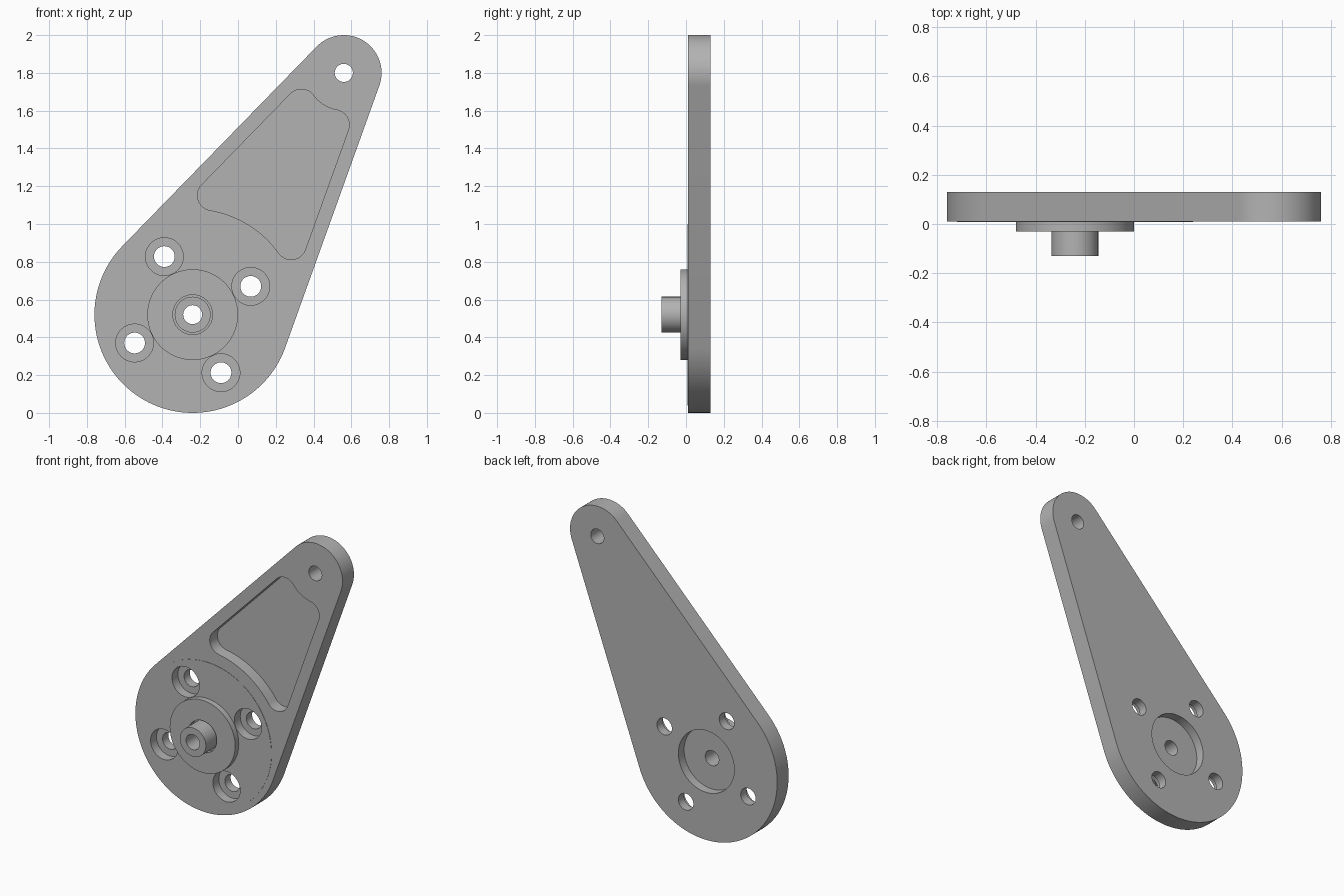
import bpy, bmesh, math
from mathutils import Vector

if "Cube" in bpy.data.objects:
    bpy.data.objects.remove(bpy.data.objects["Cube"], do_unlink=True)

grey = bpy.data.materials.new("metal_grey")
grey.use_nodes = True
grey.diffuse_color = (0.45, 0.45, 0.45, 1)
grey.node_tree.nodes["Principled BSDF"].inputs["Base Color"].default_value = grey.diffuse_color

# Main geometry: big hub end, small tip end, plate depth
HUB, HUB_R = Vector((-0.24, 0.52)), 0.52
TIP, TIP_R = Vector((0.56, 1.80)), 0.20
FRONT, BACK = 0.01, 0.13


def polar(a, r=1.0):
    return Vector((math.cos(a), math.sin(a))) * r


def angle(v):
    return math.atan2(v.y, v.x)


def arc(centre, r, a0, a1, steps=16, sweep=None):
    """Points on an arc; takes the shorter way round unless sweep is given."""
    if sweep is None:
        sweep = (a1 - a0 + math.pi) % math.tau - math.pi
    return [centre + polar(a0 + sweep * i / steps, r) for i in range(steps + 1)]


def circle(centre, r, steps=64):
    return arc(centre, r, 0, 0, steps, math.tau)[:-1]


def prism(name, outline, y0, y1):
    """Extrude an x-z outline along y."""
    bm = bmesh.new()
    face = bm.faces.new([bm.verts.new((p.x, y0, p.y)) for p in outline])
    top = bmesh.ops.extrude_face_region(bm, geom=[face])["geom"]
    bmesh.ops.translate(bm, vec=(0, y1 - y0, 0),
                        verts=[v for v in top if isinstance(v, bmesh.types.BMVert)])
    bmesh.ops.recalc_face_normals(bm, faces=bm.faces)
    mesh = bpy.data.meshes.new(name)
    bm.to_mesh(mesh)
    bm.free()
    mesh.materials.append(grey)
    obj = bpy.data.objects.new(name, mesh)
    bpy.context.collection.objects.link(obj)
    return obj


def combine(target, outline, y0, y1, operation="DIFFERENCE"):
    """Cut or add a prism and remove the helper."""
    helper = prism("helper", outline, y0, y1)
    helper.hide_render = True
    mod = target.modifiers.new("combine", "BOOLEAN")
    mod.operation, mod.solver, mod.object = operation, "EXACT", helper
    bpy.context.view_layer.objects.active = target
    bpy.ops.object.modifier_apply(modifier=mod.name)
    bpy.data.objects.remove(helper, do_unlink=True)


# Arm plate: two round ends joined by tangent sides
axis = TIP - HUB
lean = math.asin((HUB_R - TIP_R) / axis.length)
left = angle(axis) + math.pi / 2 - lean
right = angle(axis) - math.pi / 2 + lean
outline = arc(HUB, HUB_R, left, right, 72, right - left + math.tau)
outline += arc(TIP, TIP_R, right, left, 40, left - right)
arm = prism("arm_plate", outline, FRONT, BACK)

# Slightly raised round face on the hub end
combine(arm, circle(HUB, 0.48, 96), FRONT - 0.002, FRONT + 0.02, "UNION")

# Pocket: rounded corners, curved around both ends
CORNER, INSET = 0.08, 0.365


def corner(side, turn, centre, offset, reach, sign):
    along = polar(side + turn * math.pi / 2)
    return centre + polar(side, offset) + along * sign * math.sqrt(reach**2 - offset**2)


tip_offset = INSET - (HUB_R - TIP_R)
low_left = corner(left, -1, HUB, INSET, 0.64, 1)
low_right = corner(right, 1, HUB, INSET, 0.64, 1)
top_left = corner(left, -1, TIP, tip_offset, 0.28, -1)
top_right = corner(right, 1, TIP, tip_offset, 0.28, -1)

pocket = arc(top_left, CORNER, left, angle(TIP - top_left))
pocket += arc(TIP, 0.20, angle(top_left - TIP), angle(top_right - TIP))[1:-1]
pocket += arc(top_right, CORNER, angle(TIP - top_right), right)
pocket += arc(low_right, CORNER, right, angle(HUB - low_right))
pocket += arc(HUB, 0.56, angle(low_right - HUB), angle(low_left - HUB), 24)[1:-1]
pocket += arc(low_left, CORNER, angle(HUB - low_left), left)
combine(arm, pocket, -0.1, FRONT + 0.08)

# Four counterbored bolt holes
for i in range(4):
    spot = HUB + polar(math.radians(26 + 90 * i), 0.342)
    combine(arm, circle(spot, 0.10), -0.1, FRONT + 0.06)
    combine(arm, circle(spot, 0.055), -0.1, 0.3)

# Tip hole, hub bore and rear recess
combine(arm, circle(TIP, 0.048), -0.1, 0.3)
combine(arm, circle(HUB, 0.05), -0.1, 0.3)
combine(arm, circle(HUB, 0.205), BACK - 0.06, 0.3)

# Flange with a narrow clearance around the shaft
flange = prism("hub_flange", circle(HUB, 0.24, 96), -0.03, FRONT)
combine(flange, circle(HUB, 0.105), -0.2, 0.2)

# Hollow shaft
shaft = prism("hub_shaft", circle(HUB, 0.095), -0.13, FRONT + 0.01)
combine(shaft, circle(HUB, 0.05), -0.3, 0.3)

# Smooth the round walls, keep edges crisp
for obj in (arm, flange, shaft):
    bpy.ops.object.select_all(action="DESELECT")
    obj.select_set(True)
    bpy.context.view_layer.objects.active = obj
    bpy.ops.object.shade_smooth_by_angle(angle=math.radians(30))
